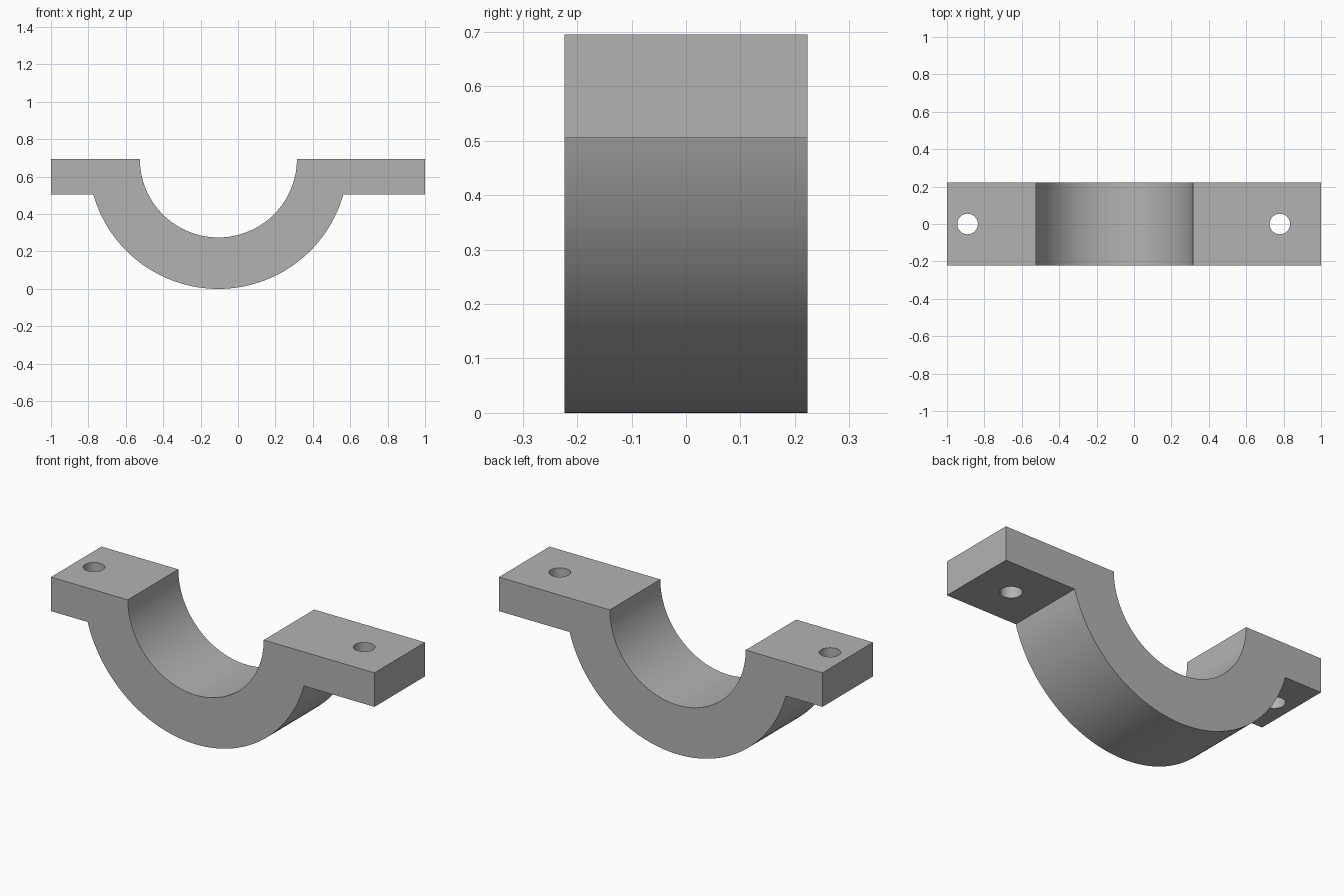
import bpy
import bmesh
from math import asin, cos, pi, radians, sin

cube = bpy.data.objects.get("Cube")
if cube:
    bpy.data.objects.remove(cube, do_unlink=True)

TOP = 0.695             # flange top, also the height of the bore axis
FLANGE_BOTTOM = 0.505
AXIS_X = -0.105
INNER_R = 0.42
OUTER_R = 0.695
HALF_DEPTH = 0.223
HOLE_R = 0.055
HOLES_X = {"right": -0.89, "left": 0.78}

grey = bpy.data.materials.new("plain grey")
grey.use_nodes = True
colour = (0.45, 0.45, 0.45, 1)
grey.diffuse_color = colour
grey.node_tree.nodes["Principled BSDF"].inputs["Base Color"].default_value = colour


def arc(radius, start, end, steps):
    """Points on a circle around the bore axis, as (x, z)."""
    angles = (start + (end - start) * i / steps for i in range(steps + 1))
    return [(AXIS_X + radius * cos(a), TOP + radius * sin(a)) for a in angles]


# Saddle clamp: half ring with two flanges, drawn in profile and extruded
dip = asin((TOP - FLANGE_BOTTOM) / OUTER_R)
profile = [(-1, TOP), (-1, FLANGE_BOTTOM)]
profile += arc(OUTER_R, pi + dip, 2 * pi - dip, 64)
profile += [(1, FLANGE_BOTTOM), (1, TOP)]
profile += arc(INNER_R, 2 * pi, pi, 64)

bm = bmesh.new()
face = bm.faces.new([bm.verts.new((x, -HALF_DEPTH, z)) for x, z in profile])
extruded = bmesh.ops.extrude_face_region(bm, geom=[face], use_keep_orig=True)
bmesh.ops.translate(bm, vec=(0, 2 * HALF_DEPTH, 0),
                    verts=[g for g in extruded["geom"] if isinstance(g, bmesh.types.BMVert)])
bmesh.ops.recalc_face_normals(bm, faces=bm.faces)
mesh = bpy.data.meshes.new("saddle_clamp")
bm.to_mesh(mesh)
bm.free()
mesh.materials.append(grey)
clamp = bpy.data.objects.new("saddle_clamp", mesh)
bpy.context.collection.objects.link(clamp)

# Bolt holes through the flanges
for side, x in HOLES_X.items():
    bpy.ops.mesh.primitive_cylinder_add(vertices=48, radius=HOLE_R, depth=0.5,
                                        location=(x, 0, TOP))
    cutter = bpy.context.object
    cutter.name = side + "_bolt_hole_cutter"
    cutter.hide_render = True
    cutter.data.materials.append(grey)
    bpy.ops.object.select_all(action="DESELECT")
    clamp.select_set(True)
    bpy.context.view_layer.objects.active = clamp
    cut = clamp.modifiers.new(side + "_bolt_hole", "BOOLEAN")
    cut.operation = "DIFFERENCE"
    cut.solver = "EXACT"
    cut.object = cutter
    bpy.ops.object.modifier_apply(modifier=cut.name)
    bpy.data.objects.remove(cutter, do_unlink=True)

# Smooth the curved walls, keep the rims crisp
bpy.ops.object.shade_smooth_by_angle(angle=radians(30))
